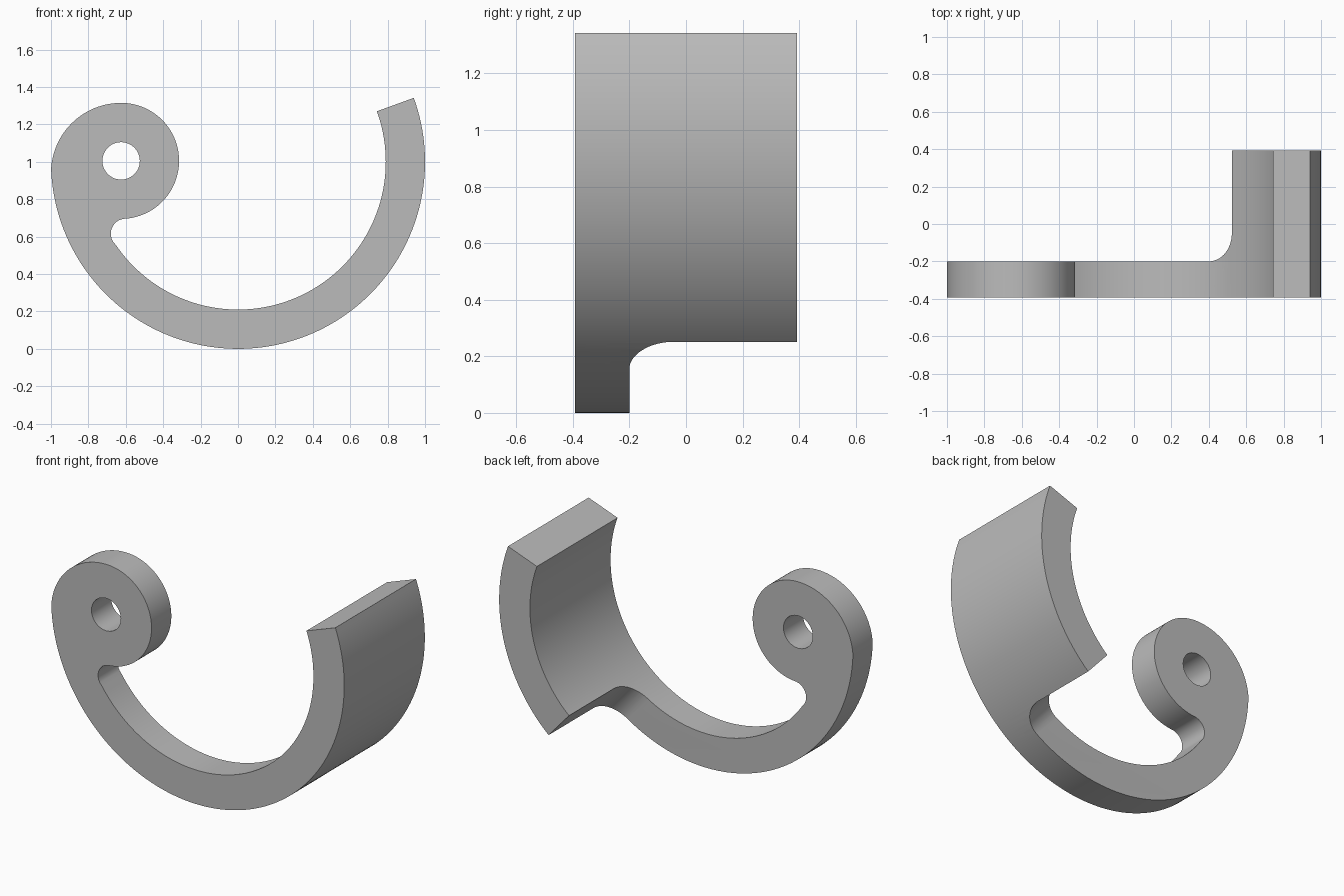
import bpy, bmesh
from math import sin, cos, radians
from mathutils import Vector

old = bpy.data.objects.get("Cube")
if old:
    bpy.data.objects.remove(old, do_unlink=True)

HALF = 0.393          # half of the full depth
PLATE_BACK = -0.2     # rear of the thin hook
SHOULDER = radians(-48.5)
FILLET = 0.155
EYE = (-0.625, 1.005)


def arc(cx, cy, r, start, end, n):
    angles = [radians(start + (end - start) * i / n) for i in range(n + 1)]
    return [(cx + r * cos(a), cy + r * sin(a)) for a in angles]


def prism(name, points, place, low, high):
    """Extrude a closed outline; place maps (u, v, depth) to a point."""
    bm = bmesh.new()
    ends = [[bm.verts.new(place(u, v, d)) for u, v in points] for d in (low, high)]
    for ring in ends:
        bm.faces.new(ring)
    for i in range(len(points)):
        j = (i + 1) % len(points)
        bm.faces.new((ends[0][i], ends[0][j], ends[1][j], ends[1][i]))
    bmesh.ops.recalc_face_normals(bm, faces=bm.faces)
    mesh = bpy.data.meshes.new(name)
    bm.to_mesh(mesh)
    bm.free()
    obj = bpy.data.objects.new(name, mesh)
    bpy.context.collection.objects.link(obj)
    return obj


def upright(u, v, d):
    return Vector((u, d, v))


def across_shoulder(t, y, r):
    # t runs along the hook past the shoulder, r runs outwards
    along = Vector((sin(SHOULDER), 0, -cos(SHOULDER)))
    outward = Vector((cos(SHOULDER), 0, sin(SHOULDER)))
    return Vector((0, y, 1)) + along * t + outward * r


# Hook outline: outer curve, eye, small throat fillet, inner curve
outline = arc(0, 1, 1, 20, -176.6, 100)
outline += arc(-0.625, 0.94, 0.375, 180, 90, 28)[1:]
outline += arc(*EYE, 0.31, 90, -86.3, 48)[1:]
outline += arc(-0.6, 0.616, 0.08, 93.7, 212.6, 16)[1:]
outline += arc(0, 1, 0.79, -147.4, 20, 84)[1:]
hook = prism("hook_bracket", outline, upright, -HALF, HALF)

# Cutters: the eye hole, and the space behind the thin hook
hole = prism("hole_cutter", arc(*EYE, 0.1, 0, 352.5, 47), upright, -1, 1)
step = [(0, 1)] + arc(FILLET, PLATE_BACK + FILLET, FILLET, 180, 270, 16)
step += [(3, PLATE_BACK), (3, 1)]
relief = prism("relief_cutter", step, across_shoulder, -3, 3)

bpy.ops.object.select_all(action='DESELECT')
hook.select_set(True)
bpy.context.view_layer.objects.active = hook
for cutter in (relief, hole):
    cutter.hide_render = True
    mod = hook.modifiers.new(cutter.name, 'BOOLEAN')
    mod.operation = 'DIFFERENCE'
    mod.solver = 'EXACT'
    mod.object = cutter
    bpy.ops.object.modifier_apply(modifier=mod.name)
    bpy.data.objects.remove(cutter, do_unlink=True)
bpy.ops.object.shade_smooth_by_angle(angle=radians(30))

# Single plain grey
grey = bpy.data.materials.new("plain_grey")
grey.use_nodes = True
colour = (0.5, 0.5, 0.5, 1)
grey.diffuse_color = colour
grey.node_tree.nodes["Principled BSDF"].inputs["Base Color"].default_value = colour
hook.data.materials.clear()
hook.data.materials.append(grey)
